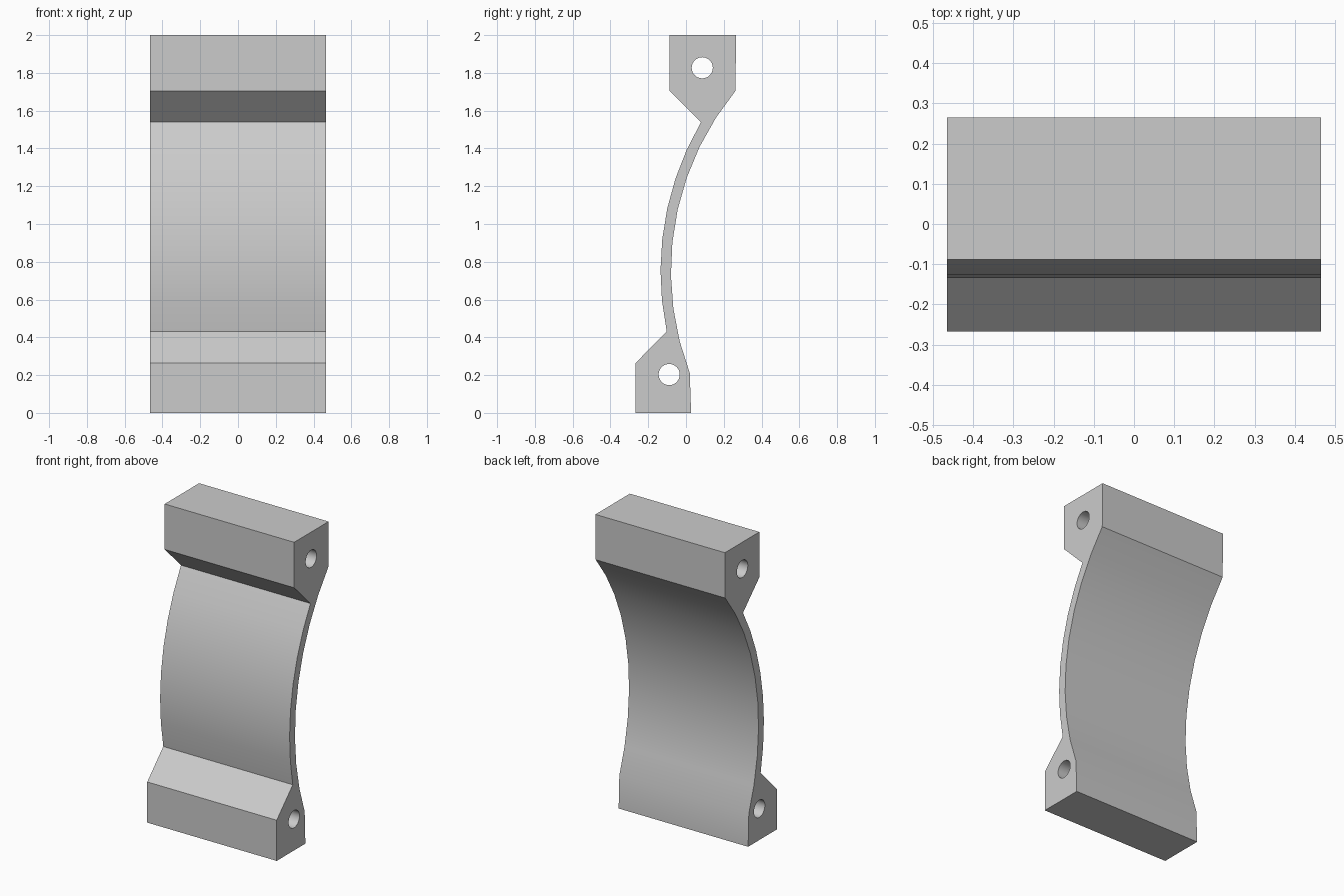
import bpy, bmesh, math

cube = bpy.data.objects.get("Cube")
if cube:
    bpy.data.objects.remove(cube, do_unlink=True)

HALF_WIDTH = 0.465
ARC_Y, ARC_Z = 1.424, 0.75   # shared centre of the curved web
HOLE_RADIUS = 0.056


def arc(radius, start, end, steps):
    """Points (y, z) on the web arc; angles in degrees above its centre."""
    points = []
    for i in range(steps + 1):
        a = math.radians(start + (end - start) * i / steps)
        points.append((ARC_Y - radius * math.cos(a), ARC_Z + radius * math.sin(a)))
    return points


def hole(y, z, sides=32):
    angles = [2 * math.pi * i / sides for i in range(sides)]
    return [(y + HOLE_RADIUS * math.cos(a), z + HOLE_RADIUS * math.sin(a)) for a in angles]


def add_loop(curve, points):
    spline = curve.splines.new('POLY')
    spline.points.add(len(points) - 1)
    for p, (y, z) in zip(spline.points, points):
        p.co = (y, z, 0, 1)
    spline.use_cyclic_u = True


# Side profile: lower lug, back of web, upper lug, front of web
outline = [(-0.267, 0), (0.027, 0)]
outline += arc(1.504, -21, 39.4, 9)
outline += [(0.265, 2), (-0.088, 2), (-0.088, 1.705)]
outline += arc(1.559, 30.4, -11.8, 7)
outline += [(-0.267, 0.264)]

# Filled curve with two pin holes, extruded across the width
curve = bpy.data.curves.new("curved_bracket", 'CURVE')
curve.dimensions = '2D'
curve.fill_mode = 'BOTH'
curve.extrude = HALF_WIDTH
add_loop(curve, outline)
add_loop(curve, hole(0.086, 1.827))
add_loop(curve, hole(-0.089, 0.203))

bracket = bpy.data.objects.new("curved_bracket", curve)
bpy.context.collection.objects.link(bracket)
bracket.rotation_euler = (math.pi / 2, 0, math.pi / 2)
bpy.ops.object.select_all(action='DESELECT')
bracket.select_set(True)
bpy.context.view_layer.objects.active = bracket
bpy.ops.object.convert(target='MESH')
bracket = bpy.context.object
bpy.ops.object.transform_apply(location=False, rotation=True, scale=False)

# Weld the caps to the walls
bm = bmesh.new()
bm.from_mesh(bracket.data)
bmesh.ops.remove_doubles(bm, verts=bm.verts, dist=0.0005)
bmesh.ops.recalc_face_normals(bm, faces=bm.faces)
bm.to_mesh(bracket.data)
bm.free()
bpy.ops.object.shade_smooth_by_angle(angle=math.radians(30))

# Plain grey finish
grey = bpy.data.materials.new("plain_grey")
grey.use_nodes = True
colour = (0.6, 0.6, 0.6, 1)
grey.diffuse_color = colour
grey.node_tree.nodes["Principled BSDF"].inputs["Base Color"].default_value = colour
bracket.data.materials.clear()
bracket.data.materials.append(grey)
